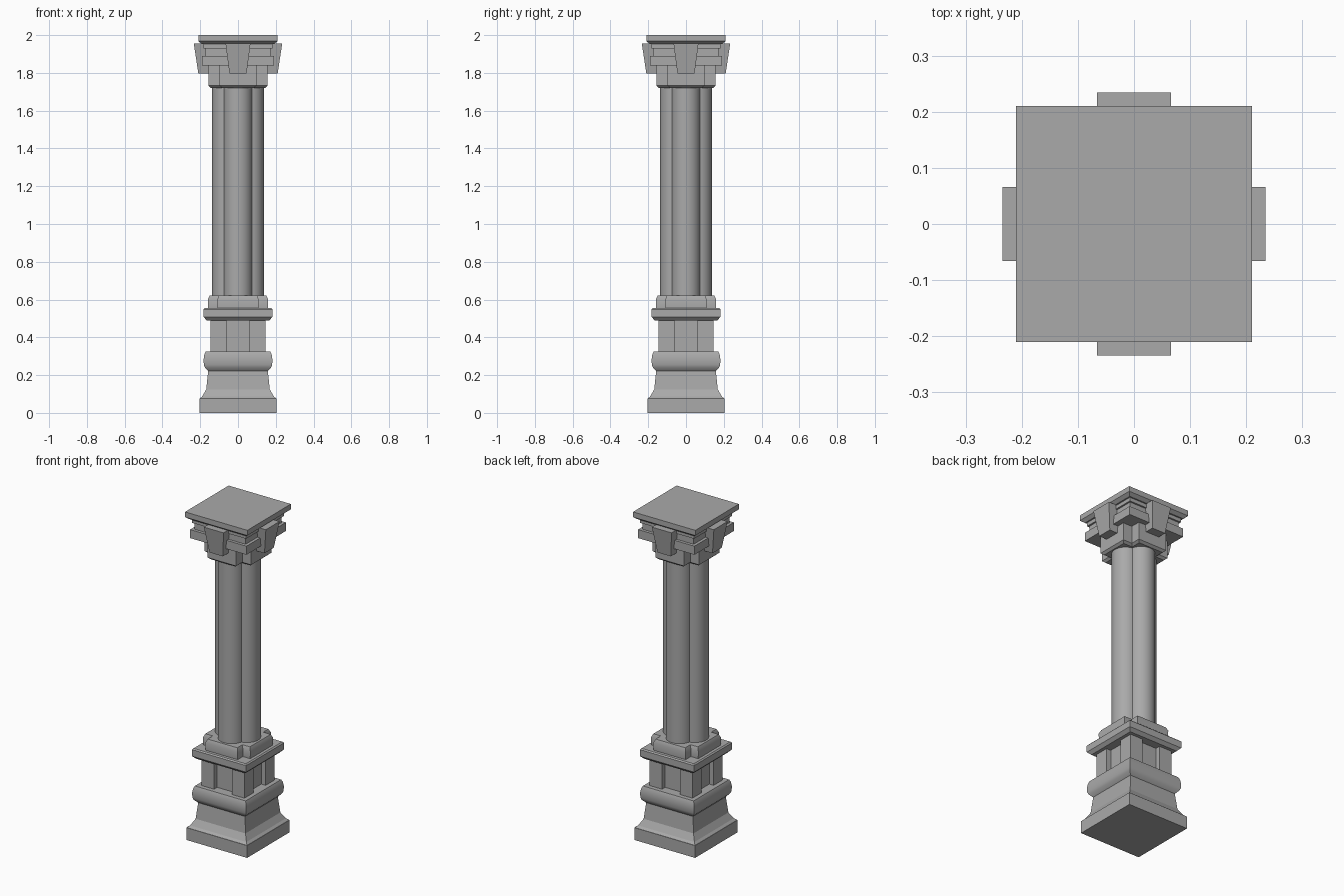
import bpy, bmesh, math

cube = bpy.data.objects.get("Cube")
if cube:
    bpy.data.objects.remove(cube, do_unlink=True)

stone = bpy.data.materials.new("grey_stone")
stone.use_nodes = True
grey = (0.4, 0.4, 0.4, 1)
stone.diffuse_color = grey
stone.node_tree.nodes["Principled BSDF"].inputs["Base Color"].default_value = grey


def square(h):
    return [(-h, -h), (h, -h), (h, h), (-h, h)]


def turn(points):
    """Repeat one side of a plan around all four sides."""
    out = []
    for k in range(4):
        c, s = [(1, 0), (0, 1), (-1, 0), (0, -1)][k]
        out += [(x * c - y * s, x * s + y * c) for x, y in points]
    return out


def cross(h, notch):
    """Square plan with its four corners cut out."""
    a = h - notch
    return turn([(-a, -a), (-a, -h), (a, -h)])


def panelled(h, a, depth):
    """Square plan with a sunk panel in each side."""
    return turn([(-h, -h), (-a, -h), (-a, -h + depth), (a, -h + depth), (a, -h)])


def lobed(offset, r, steps=20):
    """Four joined half-round shafts."""
    t = (offset + math.sqrt(2 * r * r - offset * offset)) / 2
    end = math.atan2(t, t - offset)
    arc = []
    for i in range(steps):
        ang = -end + 2 * end * i / steps
        arc.append((offset + r * math.cos(ang), r * math.sin(ang)))
    return turn(arc)


def loft(name, levels, smooth=30):
    """Stack plans of equal point count: [(z, plan), ...]."""
    bm = bmesh.new()
    rings = [[bm.verts.new((x, y, z)) for x, y in plan] for z, plan in levels]
    n = len(rings[0])
    for lo, hi in zip(rings, rings[1:]):
        for i in range(n):
            j = (i + 1) % n
            bm.faces.new((lo[i], lo[j], hi[j], hi[i]))
    bm.faces.new(rings[0][::-1])
    bm.faces.new(rings[-1])
    bmesh.ops.recalc_face_normals(bm, faces=bm.faces)
    mesh = bpy.data.meshes.new(name)
    bm.to_mesh(mesh)
    bm.free()
    mesh.materials.append(stone)
    ob = bpy.data.objects.new(name, mesh)
    bpy.context.collection.objects.link(ob)
    bpy.ops.object.select_all(action='DESELECT')
    ob.select_set(True)
    bpy.context.view_layer.objects.active = ob
    bpy.ops.object.shade_smooth_by_angle(angle=math.radians(smooth))
    return ob


def square_loft(name, profile, smooth=30):
    return loft(name, [(z, square(h)) for h, z in profile], smooth)


# Plinth with flared foot
square_loft("plinth", [(0.205, 0), (0.205, 0.075)])
square_loft("flared_foot", [(0.203, 0.075), (0.19, 0.087), (0.168, 0.125), (0.158, 0.222)], 10)

# Rounded moulding above the foot
square_loft("lower_moulding", [(0.158, 0.222), (0.175, 0.24), (0.181, 0.255),
                               (0.182, 0.285), (0.178, 0.31), (0.171, 0.325)], 35)

# Pedestal block with sunk panels
loft("pedestal", [(z, panelled(0.145, 0.06, 0.03)) for z in (0.325, 0.49)])

# Pedestal cornice
square_loft("pedestal_cornice", [(0.165, 0.49), (0.183, 0.508), (0.183, 0.548), (0.176, 0.555)])

# Notched ring under the shaft
loft("shaft_base", [(z, cross(h, 0.05)) for h, z in
                    ((0.158, 0.555), (0.16, 0.6), (0.15, 0.622))])

# Clustered shaft
loft("shaft", [(z, lobed(0.06, 0.077)) for z in (0.62, 1.725)])

# Notched capital block
loft("capital_block", [(z, cross(h, 0.06)) for h, z in
                       ((0.143, 1.72), (0.157, 1.732), (0.157, 1.84))])

# Stepped square bands of the capital
square_loft("capital_band", [(0.19, 1.838), (0.19, 1.89)])
square_loft("capital_neck", [(0.172, 1.89), (0.172, 1.93), (0.182, 1.93), (0.182, 1.955)])
square_loft("abacus", [(0.19, 1.952), (0.21, 1.968), (0.21, 2.0)])

# Tapered keystone on each side
for k, side in enumerate(("front", "left", "back", "right")):
    key = loft(side + "_keystone", [
        (z, [(-w, -d), (w, -d), (w, -0.13), (-w, -0.13)])
        for w, d, z in ((0.045, 0.21, 1.797), (0.066, 0.234, 1.955))])
    key.rotation_euler.z = k * math.pi / 2
